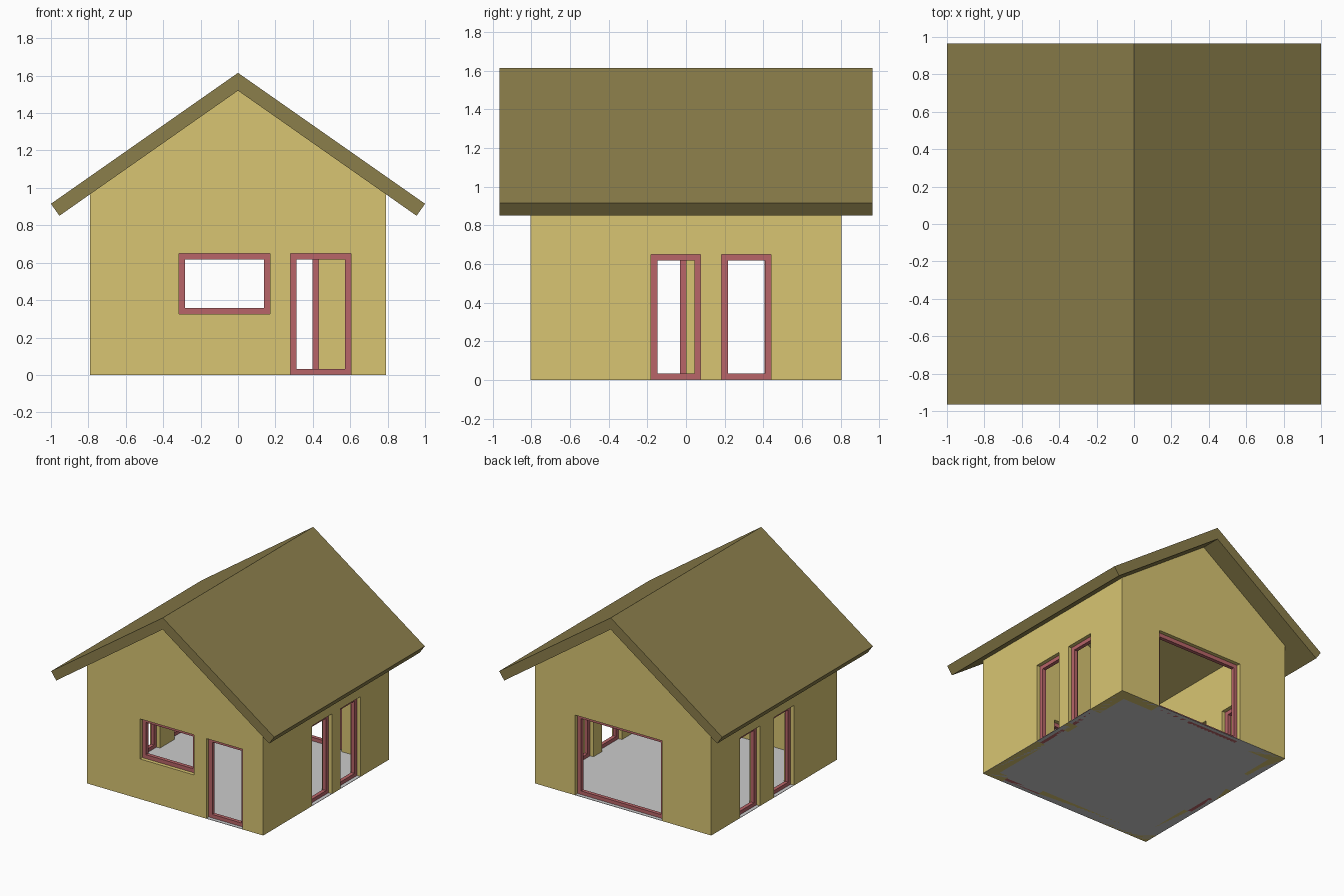
import bpy, bmesh

if "Cube" in bpy.data.objects:
    bpy.data.objects.remove(bpy.data.objects["Cube"])

WX, WY, T = 0.79, 0.805, 0.09      # wall half sizes, wall thickness
RIDGE, UNDER, SLOPE = 1.615, 1.52, 0.7
RY = 0.965                          # roof half length
TOP = 0.65                          # head height of all openings


def material(name, rgb):
    m = bpy.data.materials.new(name)
    m.diffuse_color = (*rgb, 1)
    m.use_nodes = True
    m.node_tree.nodes["Principled BSDF"].inputs["Base Color"].default_value = m.diffuse_color
    return m


wall_mat = material("wall_paint", (0.69, 0.56, 0.17))
roof_mat = material("roof_brown", (0.26, 0.21, 0.07))
frame_mat = material("frame_red", (0.48, 0.13, 0.14))


def finish(name, bm, mat=None):
    bmesh.ops.recalc_face_normals(bm, faces=bm.faces)
    me = bpy.data.meshes.new(name)
    bm.to_mesh(me)
    bm.free()
    ob = bpy.data.objects.new(name, me)
    bpy.context.collection.objects.link(ob)
    if mat:
        me.materials.append(mat)
    return ob


def prism(name, profile, y, mat=None):
    """Extrude an x/z profile from -y to y."""
    bm = bmesh.new()
    face = bm.faces.new([bm.verts.new((x, -y, z)) for x, z in profile])
    ext = bmesh.ops.extrude_face_region(bm, geom=[face])["geom"]
    bmesh.ops.translate(bm, vec=(0, 2 * y, 0),
                        verts=[v for v in ext if isinstance(v, bmesh.types.BMVert)])
    return finish(name, bm, mat)


def add_box(bm, lo, hi):
    verts = bmesh.ops.create_cube(bm, size=1)["verts"]
    for v in verts:
        v.co = [(a + b) / 2 + c * (b - a) for a, b, c in zip(lo, hi, v.co)]


def box(name, lo, hi, mat=None):
    bm = bmesh.new()
    add_box(bm, lo, hi)
    return finish(name, bm, mat)


def cut(target, cutter):
    mod = target.modifiers.new("cut", "BOOLEAN")
    mod.operation, mod.solver, mod.object = "DIFFERENCE", "EXACT", cutter
    bpy.context.view_layer.objects.active = target
    bpy.ops.object.modifier_apply(modifier=mod.name)
    bpy.data.objects.remove(cutter)


# Gabled wall shell, hollow and open to the roof
eave = UNDER - SLOPE * WX
walls = prism("walls", [(-WX, 0), (WX, 0), (WX, eave), (0, UNDER), (-WX, eave)], WY, wall_mat)
cut(walls, box("room_cutter", (-WX + T, -WY + T, -1), (WX - T, WY - T, 3)))

# Roof: two sloping slabs with square-cut eaves
roof = prism("roof", [(-1, 0.915), (0, RIDGE), (1, 0.915),
                      (0.955, 0.851), (0, UNDER), (-0.955, 0.851)], RY, roof_mat)

# Thin floor running under the doorways
box("floor", (-WX, -WY, 0), (WX, WY, 0.003))

# Openings: name, wall axis, side, start and end along the wall, sill height
openings = [
    ("front_window", 1, -1, -0.315, 0.17, 0.325),
    ("front_door", 1, -1, 0.28, 0.605, 0),
    ("back_door", 1, 1, -0.35, 0.43, 0),
    ("right_door_a", 0, 1, -0.18, 0.075, 0),
    ("right_door_b", 0, 1, 0.185, 0.44, 0),
    ("left_door_a", 0, -1, -0.255, 0.0, 0),
    ("left_door_b", 0, -1, 0.183, 0.438, 0),
]
F, D = 0.032, 0.03                  # frame width and depth

for name, axis, side, a, b, sill in openings:
    def place(u, d, z):
        return (d, u, z) if axis == 0 else (u, d, z)

    def span(u0, u1, d0, d1, z0, z1):
        return place(u0, d0, z0), place(u1, d1, z1)

    mid = side * ((WX if axis == 0 else WY) - T / 2)
    cut(walls, box(name + "_cutter",
                   *span(a, b, mid - T, mid + T, sill if sill else -0.1, TOP)))
    # Frame: two uprights, a head and a sill
    bm = bmesh.new()
    d0, d1 = mid - D / 2, mid + D / 2
    add_box(bm, *span(a, a + F, d0, d1, sill, TOP))
    add_box(bm, *span(b - F, b, d0, d1, sill, TOP))
    add_box(bm, *span(a + F, b - F, d0, d1, TOP - F, TOP))
    add_box(bm, *span(a + F, b - F, d0, d1, sill, sill + F))
    finish(name + "_frame", bm, frame_mat)
